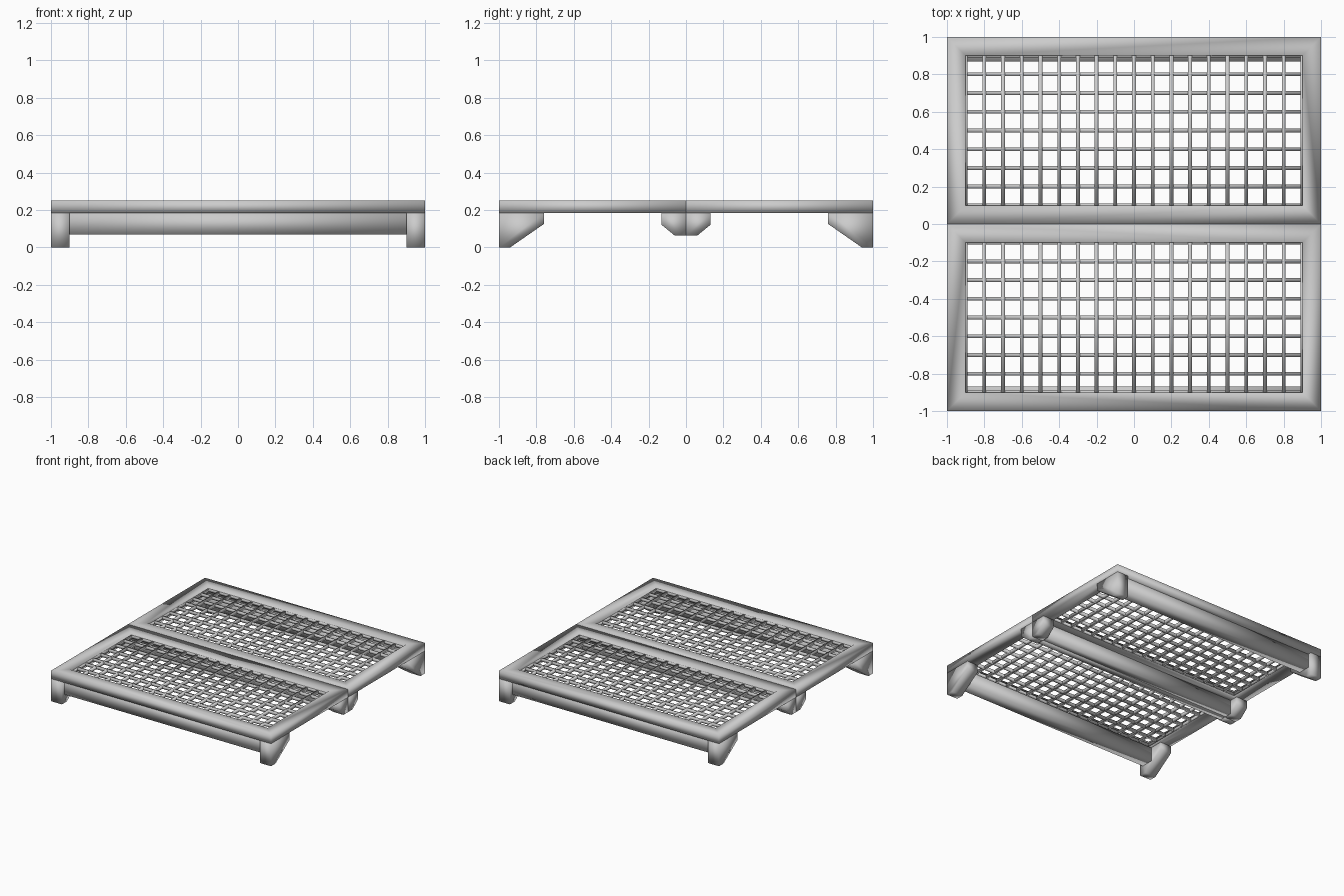
import bpy, bmesh

if "Cube" in bpy.data.objects:
    bpy.data.objects.remove(bpy.data.objects["Cube"])

TOP, UNDER = 0.25, 0.185      # deck frame top and underside
BAR_Z, BAR_R = 0.2175, 0.01   # grid bar centre height and half thickness


def finish(name, bm, mirror=(False, True)):
    """Turn a bmesh into a soft-shaded object mirrored over the chosen axes."""
    bmesh.ops.recalc_face_normals(bm, faces=bm.faces)
    for f in bm.faces:
        f.smooth = True
    me = bpy.data.meshes.new(name)
    bm.to_mesh(me)
    bm.free()
    ob = bpy.data.objects.new(name, me)
    bpy.context.collection.objects.link(ob)
    if any(mirror):
        m = ob.modifiers.new("Mirror", 'MIRROR')
        m.use_axis = (mirror[0], mirror[1], False)
        m.use_mirror_merge = False
    return ob


def add_prism(bm, profile, x0, x1):
    """Extrude a (y, z) profile from x0 to x1."""
    a = [bm.verts.new((x0, y, z)) for y, z in profile]
    b = [bm.verts.new((x1, y, z)) for y, z in profile]
    bm.faces.new(a)
    bm.faces.new(b[::-1])
    n = len(profile)
    for i in range(n):
        j = (i + 1) % n
        bm.faces.new((a[i], a[j], b[j], b[i]))


def add_box(bm, x0, x1, y0, y1, z0, z1):
    add_prism(bm, [(y0, z0), (y1, z0), (y1, z1), (y0, z1)], x0, x1)


# Deck frames: a rectangular ring for each half
bm = bmesh.new()
rings = []
for x, y0, y1 in ((1.0, -1.0, 0.0), (0.9, -0.9, -0.1)):
    for z in (TOP, UNDER):
        rings.append([bm.verts.new(p) for p in
                      ((-x, y0, z), (x, y0, z), (x, y1, z), (-x, y1, z))])
out_top, out_low, in_top, in_low = rings
for a, b in ((out_top, out_low), (out_low, in_low), (in_low, in_top), (in_top, out_top)):
    for i in range(4):
        j = (i + 1) % 4
        bm.faces.new((a[i], a[j], b[j], b[i]))
finish("deck_frame", bm)

# Grid bars running front to back
bm = bmesh.new()
for i in range(-9, 10):
    x = i * 0.1
    add_box(bm, x - BAR_R, x + BAR_R, -0.91, -0.09, BAR_Z - BAR_R, BAR_Z + BAR_R)
finish("grid_bars_lengthwise", bm)

# Grid bars running side to side
bm = bmesh.new()
for i in range(1, 10):
    y = -i * 0.1
    add_box(bm, -0.91, 0.91, y - BAR_R, y + BAR_R, BAR_Z - BAR_R, BAR_Z + BAR_R)
finish("grid_bars_crosswise", bm)

# Outer corner legs
bm = bmesh.new()
add_prism(bm, [(-1, 0), (-0.94, 0), (-0.76, 0.125), (-0.76, UNDER), (-1, UNDER)], 0.9, 1.0)
finish("corner_leg", bm, (True, True))

# Shorter legs where the two halves meet
bm = bmesh.new()
add_prism(bm, [(0, 0.063), (-0.06, 0.063), (-0.13, 0.12), (-0.13, UNDER), (0, UNDER)], 0.9, 1.0)
finish("middle_leg", bm, (True, True))

# Cross beams between the legs
bm = bmesh.new()
add_box(bm, -0.9, 0.9, -0.97, -0.87, 0.07, UNDER)
finish("outer_beam", bm)

bm = bmesh.new()
add_box(bm, -0.9, 0.9, -0.06, 0.0, 0.07, UNDER)
finish("middle_beam", bm)
